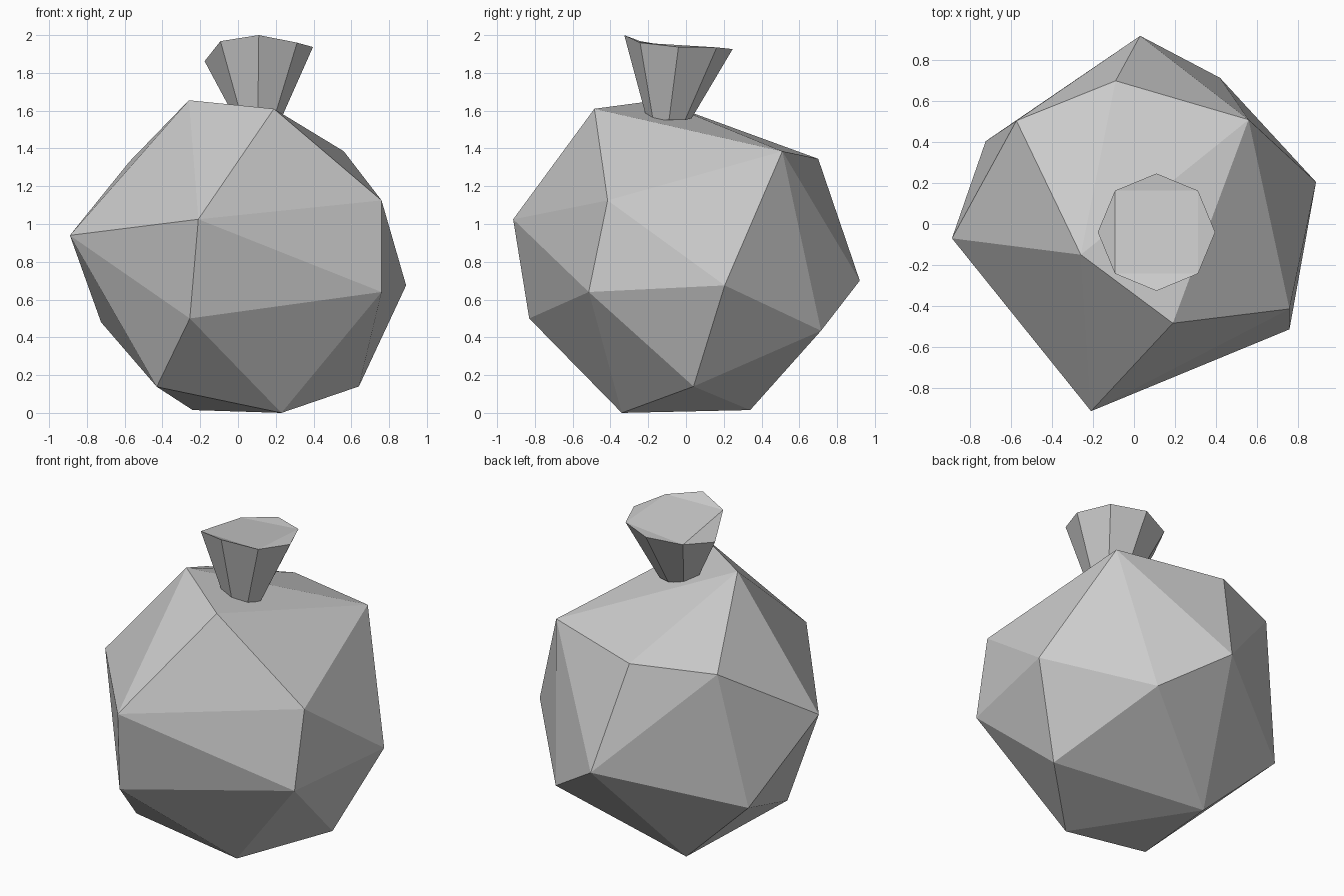
import bpy
import bmesh
from math import sin, cos, tau

cube = bpy.data.objects.get("Cube")
if cube:
    bpy.data.objects.remove(cube, do_unlink=True)

stone = bpy.data.materials.new("plain grey")
stone.use_nodes = True
grey = (0.6, 0.6, 0.6, 1)
stone.diffuse_color = grey
stone.node_tree.nodes["Principled BSDF"].inputs["Base Color"].default_value = grey


def add_part(name, bm):
    """Turn a bmesh into a flat shaded object with outward normals."""
    bmesh.ops.recalc_face_normals(bm, faces=bm.faces[:])
    mesh = bpy.data.meshes.new(name)
    bm.to_mesh(mesh)
    bm.free()
    mesh.materials.append(stone)
    part = bpy.data.objects.new(name, mesh)
    bpy.context.collection.objects.link(part)
    return part


# Faceted body: the hull around its corner points
corners = [
    # crown
    (-.26, -.15, 1.655), (.19, -.485, 1.61), (.56, .51, 1.385),
    (-.09, .70, 1.345), (-.575, .505, 1.33),
    # waist
    (.76, -.415, 1.125), (-.21, -.915, 1.025), (-.89, -.07, .94),
    (.03, .92, .70), (.89, .205, .675), (.76, -.515, .64),
    # underside
    (-.255, -.83, .50), (-.725, .405, .48), (.42, .715, .435),
    (.64, .04, .14), (-.43, -.41, .138), (-.24, .34, .015), (.23, -.34, 0),
]
bm = bmesh.new()
for corner in corners:
    bm.verts.new(corner)
bmesh.ops.convex_hull(bm, input=bm.verts[:])
add_part("faceted_body", bm)


# Flared neck: eight sides with an uneven rim, starting at the front
def ring(bm, x, y, radius, heights):
    count = len(heights)
    return [bm.verts.new((x + radius * sin(tau * i / count),
                          y - radius * cos(tau * i / count), z))
            for i, z in enumerate(heights)]


bm = bmesh.new()
rim = ring(bm, .11, -.04, .287, [2, 1.96, 1.937, 1.935, 1.926, 1.9, 1.862, 1.968])
foot = ring(bm, .105, -.09, .12, [1.565, 1.555, 1.55, 1.55, 1.56, 1.56, 1.56, 1.56])
for i in range(8):
    j = (i + 1) % 8
    bm.faces.new((foot[i], foot[j], rim[j], rim[i]))
bm.faces.new(foot)

# Rim cap: a central panel with a triangle on each side
bm.faces.new(rim[1::2])
for i in range(0, 8, 2):
    bm.faces.new((rim[i - 1], rim[i], rim[i + 1]))
add_part("flared_neck", bm)
